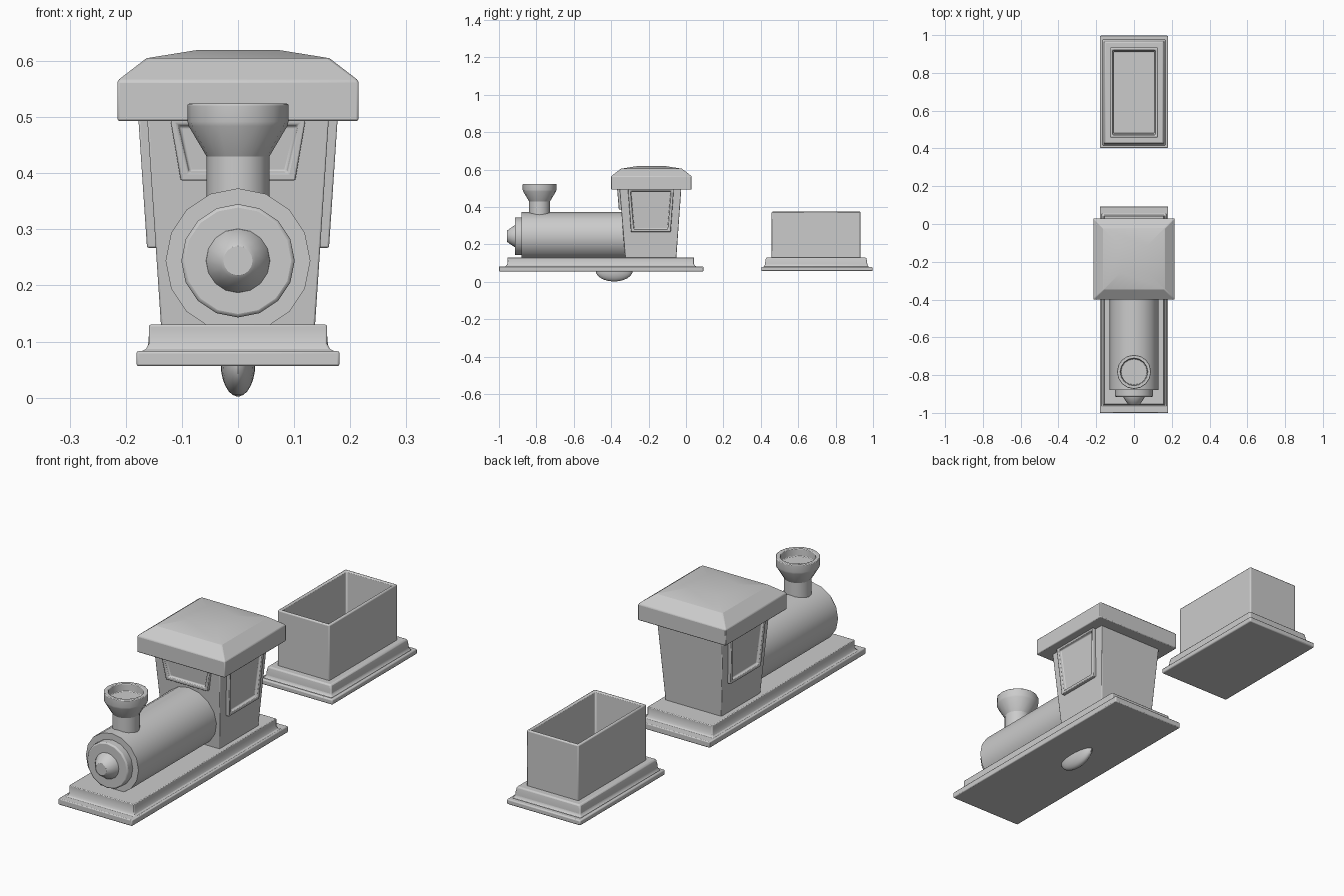
import bpy, bmesh, math

if "Cube" in bpy.data.objects:
    bpy.data.objects.remove(bpy.data.objects["Cube"])


def skin(name, rings, bevel=0.0, angle=30):
    """Skin a stack of matching point rings, capped at both ends."""
    bm = bmesh.new()
    loops = [[bm.verts.new(p) for p in ring] for ring in rings]
    n = len(loops[0])
    for a, b in zip(loops, loops[1:]):
        for i in range(n):
            j = (i + 1) % n
            bm.faces.new((a[i], a[j], b[j], b[i]))
    bm.faces.new(loops[0][::-1])
    bm.faces.new(loops[-1])
    bmesh.ops.recalc_face_normals(bm, faces=bm.faces)
    mesh = bpy.data.meshes.new(name)
    bm.to_mesh(mesh)
    bm.free()
    ob = bpy.data.objects.new(name, mesh)
    bpy.context.collection.objects.link(ob)
    bpy.ops.object.select_all(action='DESELECT')
    ob.select_set(True)
    bpy.context.view_layer.objects.active = ob
    bpy.ops.object.shade_smooth_by_angle(angle=math.radians(angle))
    if bevel:
        mod = ob.modifiers.new("soft_edges", 'BEVEL')
        mod.width, mod.segments = bevel, 2
        mod.limit_method, mod.angle_limit = 'ANGLE', math.radians(40)
    return ob


def rect(hx, y0, y1, z):
    return [(-hx, y0, z), (hx, y0, z), (hx, y1, z), (-hx, y1, z)]


def lathe(name, profile, place, sides=16, bevel=0.0):
    """Profile of (radius, distance along axis); place maps (u, v, t) to xyz."""
    rings = []
    for r, t in profile:
        angles = [2 * math.pi * i / sides for i in range(sides)]
        rings.append([place(r * math.cos(a), r * math.sin(a), t) for a in angles])
    return skin(name, rings, bevel)


# Engine base: plate and filleted step
skin("engine_plate", [rect(0.181, -1, 0.093, z) for z in (0.056, 0.083)], 0.004)
skin("engine_step", [rect(0.159 + e, -0.955 - e, 0.043 + e, z)
                     for e, z in ((0.014, 0.082), (0.005, 0.087), (0, 0.096), (0, 0.13))], 0.003)

# Boiler with front ring and nose
along_y = lambda u, v, t: (u, t, 0.244 + v)
lathe("boiler", [(0.129, -0.88), (0.129, -0.28)], along_y)
lathe("boiler_ring", [(0.101, -0.87), (0.101, -0.915)], along_y, bevel=0.006)
lathe("boiler_nose", [(0.058, -0.91), (0.056, -0.92), (0.032, -0.954), (0.026, -0.958)], along_y)

# Chimney with flared, hollow top
lathe("chimney", [(0.056, 0.33), (0.056, 0.43), (0.088, 0.484), (0.09, 0.492), (0.09, 0.524),
                  (0.072, 0.524), (0.07, 0.49)],
      lambda u, v, t: (u, -0.783 + v, t), bevel=0.003)

# Cab body and roof
skin("cab", [rect(0.137, -0.325, -0.052, 0.125), rect(0.162, -0.356, -0.025, 0.5)], 0.003)
skin("cab_roof", [rect(h, -0.185 - h, -0.185 + h, z) for h, z in
                  ((0.215, 0.493), (0.215, 0.565), (0.163, 0.605), (0.07, 0.62))], 0.004, 20)


def window(name, hw_low, hw_high, z_low, z_high, wall):
    """Raised tapered frame round an inset pane; wall maps (u, z, offset) to xyz."""
    rings = []
    for inset, off in ((0, -0.01), (0, 0.016), (0.013, 0.016), (0.017, 0.003)):
        lo, hi = hw_low - inset, hw_high - inset
        corners = ((-lo, z_low + inset), (lo, z_low + inset),
                   (hi, z_high - inset), (-hi, z_high - inset))
        rings.append([wall(u, z, off) for u, z in corners])
    skin(name, rings, 0.003)


# Cab windows
for side, label in ((-1, "left"), (1, "right")):
    window(label + "_window", 0.106, 0.123, 0.267, 0.5,
           lambda u, z, o: (side * (0.137 + (z - 0.13) * 0.067 + o), -0.188 + u, z))
window("front_window", 0.102, 0.121, 0.387, 0.5,
       lambda u, z, o: (u, -0.325 - (z - 0.13) * 0.083 - o * 0.8, z))

# Rounded runner under the engine
steps = [math.radians(d) for d in range(-86, 61, 14)]
lathe("runner", [(math.cos(a), math.sin(a)) for a in steps],
      lambda u, v, t: (0.031 * u, -0.384 + 0.1 * v, 0.062 + 0.06 * t), 24)

# Tender base and open box
skin("tender_plate", [rect(0.18, 0.403, 0.997, z) for z in (0.057, 0.08)], 0.005)
skin("tender_step", [rect(0.125 + e, 0.458 - e, 0.934 + e, z) for e, z in
                     ((0.046, 0.079), (0.036, 0.088), (0.034, 0.11), (0.03, 0.13))], 0.006)
box_in = 0.014
skin("tender_box", [rect(0.127, 0.458, 0.934, 0.12), rect(0.127, 0.458, 0.934, 0.375),
                    rect(0.127 - box_in, 0.458 + box_in, 0.934 - box_in, 0.375),
                    rect(0.11, 0.478, 0.914, 0.14)], 0.005)
